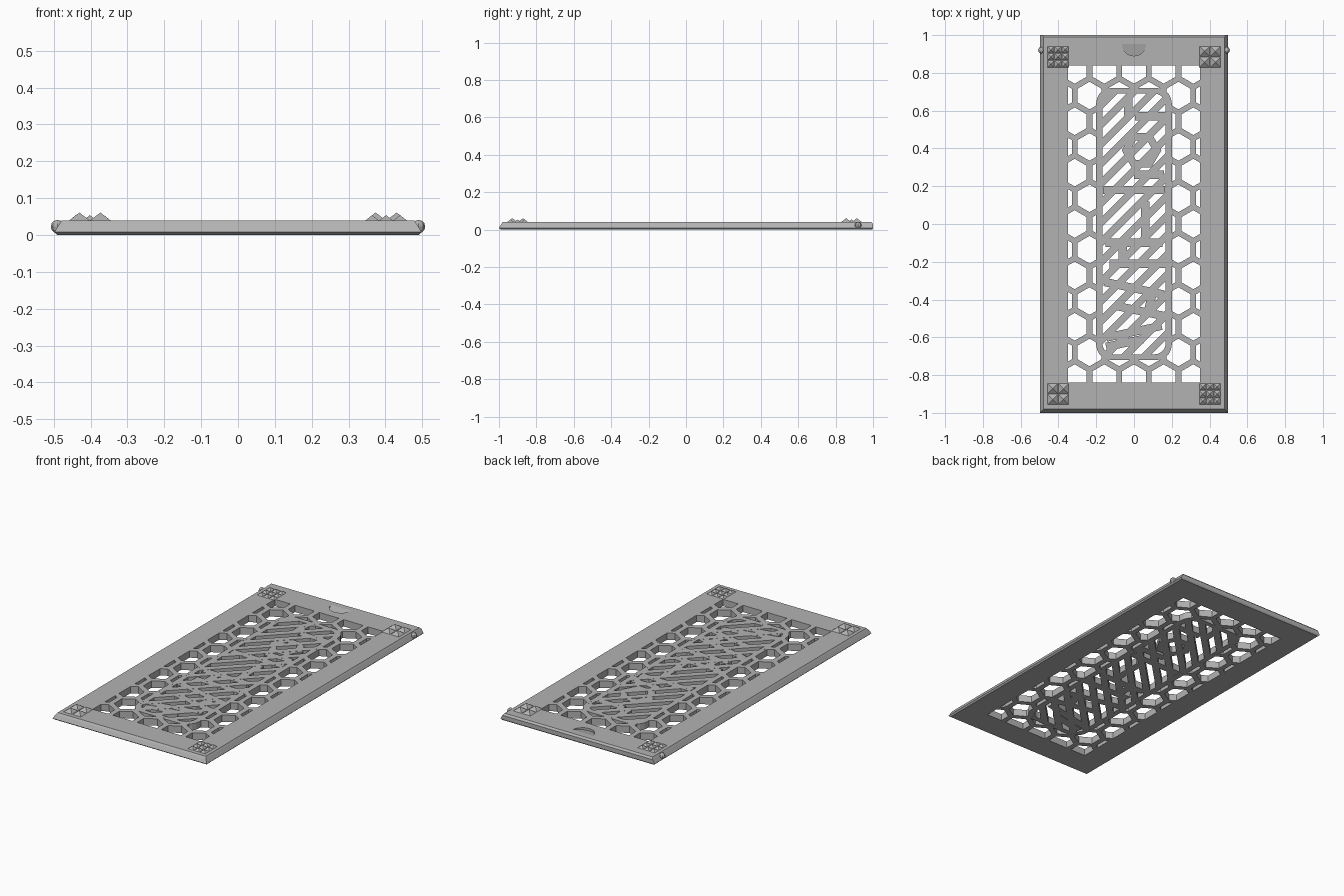
import bpy, bmesh, math
from mathutils import Vector

cube = bpy.data.objects.get("Cube")
if cube:
    bpy.data.objects.remove(cube, do_unlink=True)

GREY = (0.45, 0.45, 0.45, 1)
grey = bpy.data.materials.new("plain grey")
grey.use_nodes = True
grey.diffuse_color = GREY
grey.node_tree.nodes["Principled BSDF"].inputs["Base Color"].default_value = GREY
TOP = 0.04


def finish(bm, name):
    bmesh.ops.recalc_face_normals(bm, faces=bm.faces)
    mesh = bpy.data.meshes.new(name)
    bm.to_mesh(mesh)
    bm.free()
    mesh.materials.append(grey)
    obj = bpy.data.objects.new(name, mesh)
    bpy.context.collection.objects.link(obj)
    return obj


def loft(bm, loops):
    """Closed solid through matching loops of 3D points."""
    rings = [[bm.verts.new(p) for p in loop] for loop in loops]
    n = len(rings[0])
    for a, b in zip(rings, rings[1:]):
        for i in range(n):
            bm.faces.new((a[i], a[(i + 1) % n], b[(i + 1) % n], b[i]))
    bm.faces.new(rings[0][::-1])
    bm.faces.new(rings[-1])


def prism(bm, poly, z0, z1):
    loft(bm, [[(x, y, z) for x, y in poly] for z in (z0, z1)])


def rect(x0, x1, y0, y1):
    return [(x0, y0), (x1, y0), (x1, y1), (x0, y1)]


def rounded(hx, hy, r, steps=5):
    pts = []
    for q, (sx, sy) in enumerate(((1, 1), (-1, 1), (-1, -1), (1, -1))):
        for i in range(steps + 1):
            a = math.pi / 2 * (q + i / steps)
            pts.append((sx * (hx - r) + r * math.cos(a), sy * (hy - r) + r * math.sin(a)))
    return pts


def clip(poly, window):
    """Part of a convex polygon inside a convex anticlockwise window."""
    out = [Vector(p) for p in poly]
    for i, p in enumerate(window):
        a, b = Vector(p), Vector(window[(i + 1) % len(window)])
        normal = Vector((a.y - b.y, b.x - a.x))
        src, out = out, []
        for j, cur in enumerate(src):
            prev = src[j - 1]
            dc, dp = normal.dot(cur - a), normal.dot(prev - a)
            if (dc > 0) != (dp > 0):
                out.append(prev.lerp(cur, dp / (dp - dc)))
            if dc > 0:
                out.append(cur)
    return out


def area(poly):
    return abs(sum(poly[i - 1][0] * p[1] - p[0] * poly[i - 1][1] for i, p in enumerate(poly))) / 2


def cut(obj, bm, name):
    cutter = finish(bm, name)
    cutter.hide_render = True
    mod = obj.modifiers.new(name, 'BOOLEAN')
    mod.operation, mod.solver, mod.object = 'DIFFERENCE', 'EXACT', cutter
    bpy.context.view_layer.objects.active = obj
    bpy.ops.object.modifier_apply(modifier=name)
    bpy.data.objects.remove(cutter, do_unlink=True)


# Bevelled base plate
bm = bmesh.new()
levels = ((0.49, -0.99, 0.995, 0), (0.498, -1, 1, 0.008),
          (0.485, -0.988, 1, 0.03), (0.478, -0.98, 0.99, TOP))
loft(bm, [[(x, y, z) for x, y in rect(-w, w, y0, y1)] for w, y0, y1, z in levels])
plate = finish(bm, "base_plate")

# Honeycomb openings, trimmed to a rectangular window
bm = bmesh.new()
PITCH, ROW, RADIUS = 0.157, 0.136, 0.073
window = rect(-0.35, 0.35, -0.84, 0.84)
for row in range(-6, 7):
    for col in range(-3, 4):
        cx, cy = (col + 0.5 * (row % 2)) * PITCH, row * ROW
        hexagon = [(cx + RADIUS * math.sin(k * math.pi / 3),
                    cy + RADIUS * math.cos(k * math.pi / 3)) for k in range(6)]
        cell = clip(hexagon, window)
        if len(cell) > 2 and area(cell) > 0.0004:
            prism(bm, cell, -0.02, 0.08)
cut(plate, bm, "honeycomb_cutter")

# Central opening that receives the slatted panel
bm = bmesh.new()
prism(bm, rounded(0.185, 0.705, 0.07), -0.03, 0.09)
cut(plate, bm, "panel_cutter")

# Sloping thumb notch near the back edge
bm = bmesh.new()
arc = [(0.066 * math.cos(a), 0.955 + 0.066 * math.sin(a))
       for a in (math.pi + k * math.pi / 6 for k in range(7))]
floor = [(x, y, TOP + 0.0005 - 0.22 * (0.956 - y)) for x, y in arc]
loft(bm, [floor, [(x, y, 0.08) for x, y in arc]])
cut(plate, bm, "notch_cutter")

# Slatted panel with diagonal slots inside a rounded rim
bm = bmesh.new()
prism(bm, rounded(0.2, 0.72, 0.08), 0.0005, TOP - 0.0003)
panel = finish(bm, "slatted_panel")
bm = bmesh.new()
inner = rounded(0.168, 0.69, 0.06)
STEP, SLOT = 0.104, 0.05
for k in range(-9, 10):
    y = k * STEP
    slot = clip([(-0.3, y - 0.3), (0.3, y + 0.3), (0.3, y + 0.3 + SLOT), (-0.3, y - 0.3 + SLOT)], inner)
    if len(slot) > 2 and area(slot) > 0.0005:
        prism(bm, slot, -0.02, 0.08)
cut(panel, bm, "slot_cutter")

# Irregular cross braces over the slats: x, y, length, angle in degrees
braces = ((0.09, 0.57, 0.17, 0), (-0.03, 0.62, 0.09, 90), (0.0, 0.18, 0.33, 0),
          (0.08, 0.26, 0.16, 0), (0.06, 0.02, 0.2, 90), (0.0, -0.1, 0.3, 0),
          (0.02, -0.21, 0.3, 0), (-0.06, -0.16, 0.1, 90), (0.0, -0.34, 0.32, -12),
          (0.03, -0.46, 0.26, -12), (0.09, -0.4, 0.12, 75), (0.0, -0.57, 0.3, 12),
          (-0.05, -0.63, 0.2, 12))
bm = bmesh.new()
for i, (x, y, length, angle) in enumerate(braces):
    a = math.radians(angle)
    along, side = Vector((math.cos(a), math.sin(a))), Vector((-math.sin(a), math.cos(a)))
    corners = [Vector((x, y)) + along * u * length / 2 + side * v * 0.022
               for u, v in ((-1, -1), (1, -1), (1, 1), (-1, 1))]
    inset = 0.0006 + 0.00003 * i
    prism(bm, clip(corners, rounded(0.18, 0.7, 0.06)), inset, TOP - inset)
finish(bm, "cross_braces")

# Hexagonal ring on the slats
bm = bmesh.new()
for k in range(6):
    quad = [(0.04 + r * math.cos(t * math.pi / 3), 0.39 + r * math.sin(t * math.pi / 3))
            for r, t in ((0.06, k), (0.105, k), (0.105, k + 1), (0.06, k + 1))]
    prism(bm, quad, 0.0012, TOP - 0.0012)
finish(bm, "hexagonal_ring")

# Pyramid studs in the corners: centre x, centre y, count per side, name
WIDTH = 0.114
for cx, cy, n, name in ((-0.402, 0.885, 3, "back_right_studs"), (0.402, 0.885, 2, "back_left_studs"),
                        (-0.402, -0.9, 2, "front_right_studs"), (0.402, -0.9, 3, "front_left_studs")):
    bm = bmesh.new()
    size = WIDTH / n
    for i in range(n):
        for j in range(n):
            x = cx + (i - (n - 1) / 2) * size
            y = cy + (j - (n - 1) / 2) * size
            h = size / 2
            base = [bm.verts.new((px, py, TOP - 0.001)) for px, py in rect(x - h, x + h, y - h, y + h)]
            tip = bm.verts.new((x, y, TOP + 0.37 * size))
            bm.faces.new(base[::-1])
            for k in range(4):
                bm.faces.new((base[k], base[(k + 1) % 4], tip))
    finish(bm, name)

# Side pivot knobs
for s, name in ((-1, "right_knob"), (1, "left_knob")):
    bm = bmesh.new()
    bmesh.ops.create_uvsphere(bm, u_segments=8, v_segments=6, radius=0.018)
    bmesh.ops.translate(bm, verts=bm.verts, vec=(s * 0.49, 0.92, 0.023))
    finish(bm, name)
